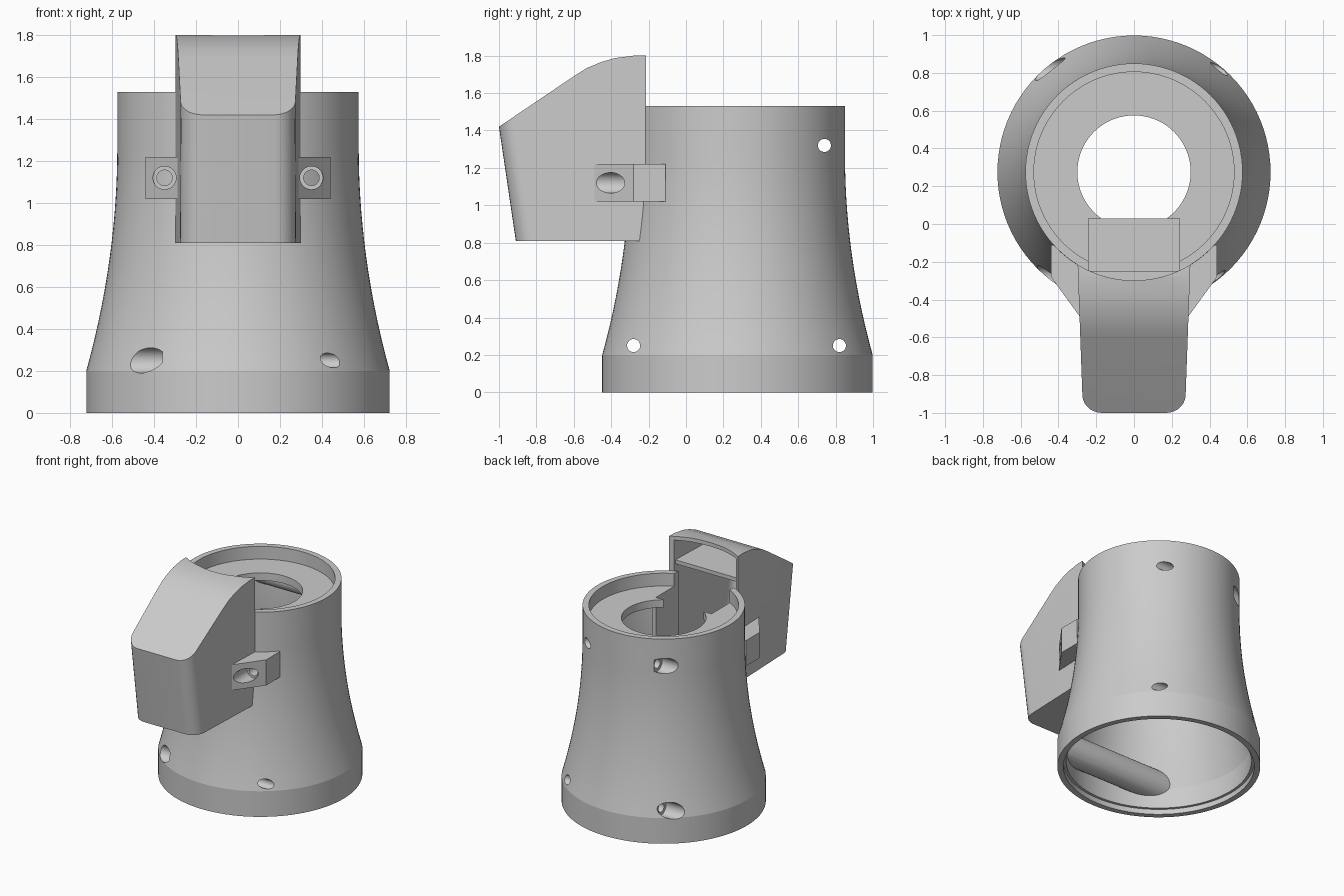
import bpy, bmesh, math
from mathutils import Matrix, Vector

if "Cube" in bpy.data.objects:
    bpy.data.objects.remove(bpy.data.objects["Cube"])

CY = 0.275  # y of the body's axis


def make(name, bm):
    bmesh.ops.recalc_face_normals(bm, faces=bm.faces)
    me = bpy.data.meshes.new(name)
    bm.to_mesh(me)
    bm.free()
    ob = bpy.data.objects.new(name, me)
    bpy.context.collection.objects.link(ob)
    return ob


def lathe(name, prof, n=96):
    bm = bmesh.new()
    rings = [[bm.verts.new((r * math.sin(a), CY - r * math.cos(a), z)) for r, z in prof]
             for a in (2 * math.pi * i / n for i in range(n))]
    m = len(prof)
    for i in range(n):
        a, b = rings[i], rings[(i + 1) % n]
        for j in range(m):
            k = (j + 1) % m
            bm.faces.new((a[j], b[j], b[k], a[k]))
    return make(name, bm)


def rod(name, a, b, r, n=32):
    a, b = Vector(a), Vector(b)
    bm = bmesh.new()
    rot = (b - a).to_track_quat('Z', 'Y').to_matrix().to_4x4()
    bmesh.ops.create_cone(bm, cap_ends=True, segments=n, radius1=r, radius2=r,
                          depth=(b - a).length, matrix=Matrix.Translation((a + b) / 2) @ rot)
    return make(name, bm)


def box(name, lo, hi):
    lo, hi = Vector(lo), Vector(hi)
    bm = bmesh.new()
    bmesh.ops.create_cube(bm, size=1, matrix=Matrix.Translation((lo + hi) / 2) @ Matrix.Diagonal((*(hi - lo), 1)))
    return make(name, bm)


def boolean(ob, tool, op='DIFFERENCE'):
    mod = ob.modifiers.new("bool", 'BOOLEAN')
    mod.object, mod.operation, mod.solver = tool, op, 'EXACT'
    bpy.context.view_layer.objects.active = ob
    bpy.ops.object.modifier_apply(modifier=mod.name)
    bpy.data.objects.remove(tool)


def smooth(ob, deg=30):
    bpy.ops.object.select_all(action='DESELECT')
    ob.select_set(True)
    bpy.context.view_layer.objects.active = ob
    bpy.ops.object.shade_smooth_by_angle(angle=math.radians(deg))


# Flared hollow body with recessed ring shelf
def flare(z):
    return 0.575 + 0.148 * (max(0, 1.27 - z) / 1.07) ** 2


zs = [0.2 + 1.07 * i / 14 for i in range(15)]
outer = [(flare(z), z) for z in zs]
inner = [(r - 0.06, z) for r, z in reversed(outer)]
body = lathe("body", [(0.68, 0), (0.723, 0)] + outer +
             [(0.575, 1.53), (0.53, 1.53), (0.53, 1.43), (0.30, 1.43), (0.30, 1.37), (0.515, 1.37)] +
             inner + [(0.66, 0.04), (0.68, 0.04)])

# Screw bosses inside the wall, running side to side
screws = [(-0.28, 0.25, 0.11, 0.36), (0.82, 0.25, 0.11, 0.36), (0.74, 1.32, 0.08, 0.27)]
for y, z, r, _ in screws:
    boss = rod("boss", (-0.8, y, z), (0.8, y, z), r)
    bm = bmesh.new()
    pts = [(flare(max(0.2, q)) - 0.02, q) for q in (0.06, 0.2, 0.3, 0.4, 0.9, 1.27, 1.5)]
    n = 96
    rings = [[bm.verts.new((p * math.sin(2 * math.pi * i / n), CY - p * math.cos(2 * math.pi * i / n), q))
              for i in range(n)] for p, q in pts]
    for a, b in zip(rings, rings[1:]):
        for i in range(n):
            bm.faces.new((a[i], a[(i + 1) % n], b[(i + 1) % n], b[i]))
    bm.faces.new(rings[0])
    bm.faces.new(rings[-1])
    boolean(boss, make("core", bm), 'INTERSECT')
    boolean(body, boss, 'UNION')
# Screw bores, counterbored on the left
for y, z, r, x in screws:
    boolean(body, rod("bore", (-0.9, y, z), (0.9, y, z), 0.035))
    boolean(body, rod("counterbore", (-0.9, y, z), (-x, y, z), 0.06))

# Front slot opening into the housing
boolean(body, box("slot", (-0.24, -0.6, 0.84), (0.24, 0.03, 1.7)))
smooth(body, 14)


# Hollow housing on the front
def housing_solid(name, t, back):
    prof = [(-0.91 + t, 0.81 + t), (back, 0.81 + t), (back, 1.8 - t), (-0.28, 1.8 - t),
            (-0.38, 1.787 - t), (-0.45, 1.767 - t), (-0.53, 1.734 - t), (-0.6, 1.69 - t),
            (-1 + t, 1.42 - t / 2)]
    bm = bmesh.new()
    left, right = [[bm.verts.new((s * (0.27 + 0.036 * (y + 1) - t), y, z)) for y, z in prof] for s in (-1, 1)]
    n = len(prof)
    bm.faces.new(left)
    bm.faces.new(right)
    for i in range(n):
        j = (i + 1) % n
        bm.faces.new((left[i], left[j], right[j], right[i]))
    bm.normal_update()
    bmesh.ops.recalc_face_normals(bm, faces=bm.faces)
    edges = [bm.edges.get((side[0], side[-1])) for side in (left, right)]
    bmesh.ops.bevel(bm, geom=edges, offset=0.1 - t, segments=7, profile=0.5, affect='EDGES')
    return make(name, bm)


housing = housing_solid("housing", 0, -0.2)
boolean(housing, housing_solid("cavity", 0.03, 0.1))
boolean(housing, rod("back_trim", (0, CY, 0.5), (0, CY, 2), 0.574, 96))
smooth(housing, 25)

# Shelf in the housing and channel inside the body
box("housing_shelf", (-0.265, -0.68, 1.58), (0.265, -0.25, 1.61))
box("channel_floor", (-0.27, -0.3, 0.81), (0.27, 0.03, 0.84))
for s in (-1, 1):
    xs = sorted((s * 0.24, s * 0.27))
    box("channel_wall", (xs[0], -0.25, 0.84), (xs[1], 0.03, 1.38))

# Wedge mounting ears with screw holes
for s in (-1, 1):
    bm = bmesh.new()
    plan = [(0.28, -0.5), (0.44, -0.28), (0.44, -0.11), (0.40, -0.11), (0.28, -0.22)]
    lo, hi = [[bm.verts.new((s * x, y, z)) for x, y in plan] for z in (1.02, 1.22)]
    bm.faces.new(lo)
    bm.faces.new(hi)
    for i in range(5):
        j = (i + 1) % 5
        bm.faces.new((lo[i], lo[j], hi[j], hi[i]))
    ear = make("mounting_ear", bm)
    x = s * 0.35
    boolean(ear, rod("head_bore", (x, -0.7, 1.12), (x, -0.31, 1.12), 0.055))
    boolean(ear, rod("screw_bore", (x, -0.7, 1.12), (x, 0.0, 1.12), 0.037))
    smooth(ear)
